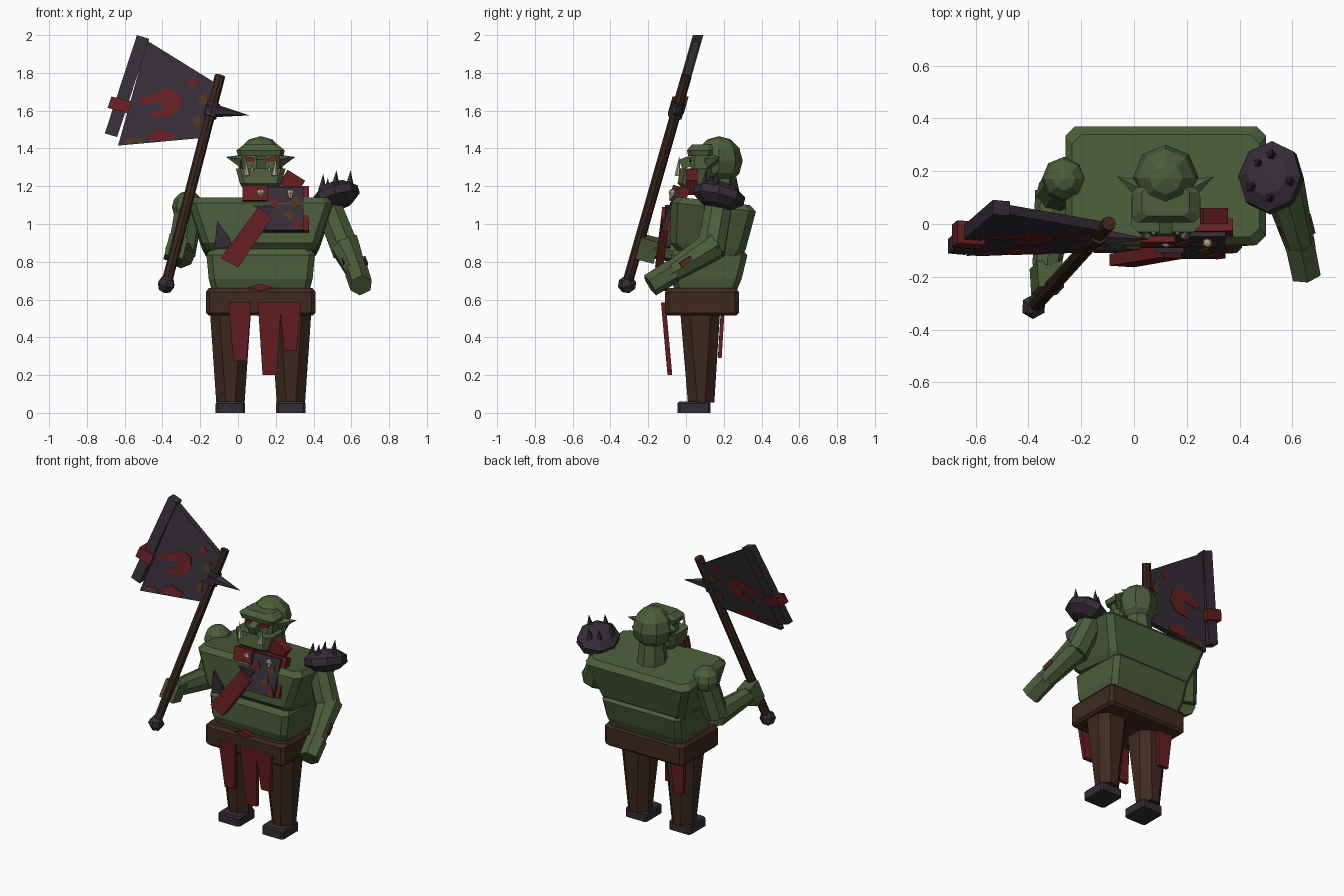
import bpy, bmesh
from math import radians
from mathutils import Vector, Matrix, Euler

cube = bpy.data.objects.get("Cube")
if cube:
    bpy.data.objects.remove(cube, do_unlink=True)


def material(name, r, g, b):
    m = bpy.data.materials.new(name)
    m.use_nodes = True
    m.diffuse_color = (r, g, b, 1)
    m.node_tree.nodes["Principled BSDF"].inputs["Base Color"].default_value = (r, g, b, 1)
    return m


GREEN = material("green skin", 0.074, 0.110, 0.042)
BROWN = material("brown leather", 0.050, 0.023, 0.014)
WOOD = material("dark wood", 0.042, 0.019, 0.011)
RED = material("red cloth", 0.130, 0.013, 0.015)
IRON = material("dark iron", 0.034, 0.026, 0.036)
RUST = material("rust", 0.080, 0.032, 0.015)
BONE = material("bone", 0.45, 0.40, 0.27)
EYE = material("eye red", 0.25, 0.012, 0.012)


def finish(name, bm, mat):
    bmesh.ops.recalc_face_normals(bm, faces=bm.faces)
    mesh = bpy.data.meshes.new(name)
    bm.to_mesh(mesh)
    bm.free()
    mesh.materials.append(mat)
    ob = bpy.data.objects.new(name, mesh)
    bpy.context.collection.objects.link(ob)
    return ob


def loft(name, rings, mat, chamfer=0.03, tilt=0):
    """Stack of chamfered rectangles (z, x0, x1, y0, y1)."""
    bm = bmesh.new()
    loops = []
    for z, x0, x1, y0, y1 in rings:
        c = chamfer
        pts = [(x0 + c, y0), (x1 - c, y0), (x1, y0 + c), (x1, y1 - c),
               (x1 - c, y1), (x0 + c, y1), (x0, y1 - c), (x0, y0 + c)]
        loops.append([bm.verts.new((x, y, z - tilt * max(y, 0))) for x, y in pts])
    for a, b in zip(loops, loops[1:]):
        for i in range(8):
            j = (i + 1) % 8
            bm.faces.new((a[i], a[j], b[j], b[i]))
    bm.faces.new(loops[0])
    bm.faces.new(loops[-1])
    return finish(name, bm, mat)


def tube(name, start, end, r1, r2, mat, sides=8):
    """Tapered prism between two points; zero radius gives a spike."""
    a, b = Vector(start), Vector(end)
    d = b - a
    mtx = Matrix.Translation((a + b) / 2) @ d.to_track_quat("Z", "Y").to_matrix().to_4x4()
    bm = bmesh.new()
    bmesh.ops.create_cone(bm, cap_ends=True, segments=sides, radius1=r1, radius2=r2,
                          depth=d.length, matrix=mtx)
    return finish(name, bm, mat)


def ball(name, centre, size, mat, rot=(0, 0, 0), seg=8, rings=6):
    mtx = Matrix.LocRotScale(Vector(centre), Euler([radians(a) for a in rot]), Vector(size))
    bm = bmesh.new()
    bmesh.ops.create_uvsphere(bm, u_segments=seg, v_segments=rings, radius=1, matrix=mtx)
    return finish(name, bm, mat)


def box(name, centre, size, mat, rot=(0, 0, 0)):
    mtx = Matrix.LocRotScale(Vector(centre), Euler([radians(a) for a in rot]), Vector(size))
    bm = bmesh.new()
    bmesh.ops.create_cube(bm, size=1, matrix=mtx)
    return finish(name, bm, mat)


def sheet(name, pts, depth, thick, mat):
    """Outline in x, z pushed to y = depth(z) and given a thickness."""
    bm = bmesh.new()
    sides = [[bm.verts.new((x, depth(z) + s * thick / 2, z)) for x, z in pts] for s in (-1, 1)]
    for s in sides:
        bm.faces.new(s)
    for i in range(len(pts)):
        j = (i + 1) % len(pts)
        bm.faces.new((sides[0][i], sides[0][j], sides[1][j], sides[1][i]))
    return finish(name, bm, mat)


# Legs and feet
for side, x in (("right", -0.04), ("left", 0.28)):
    loft(side + "_foot", [(0, x - .078, x + .078, -.045, .13), (.05, x - .078, x + .078, -.045, .13),
                          (.06, x - .07, x + .07, -.037, .122)], IRON, .012)
    loft(side + "_leg", [(.055, x - .075, x + .075, .01, .15),
                         (.53, x - .108, x + .108, -.03, .18)], BROWN, .05)

# Belt and torso
loft("belt", [(.515, -.155, .395, -.095, .265), (.53, -.17, .41, -.11, .28),
              (.64, -.17, .41, -.11, .28), (.66, -.155, .395, -.095, .265)], BROWN, .02)
loft("belly", [(.65, -.14, .38, -.06, .27), (.71, -.155, .395, -.08, .295),
               (.835, -.167, .407, -.08, .325), (.875, -.14, .38, -.05, .29)], GREEN, .03)
loft("chest", [(.86, -.17, .41, -.05, .29), (.90, -.19, .43, -.085, .315),
               (1.11, -.26, .50, -.08, .37), (1.14, -.235, .475, -.05, .34)], GREEN, .035, .12)
tube("neck", (.12, .18, 1.06), (.12, .18, 1.27), .10, .075, GREEN)

# Head
ball("skull", (.12, .175, 1.335), (.125, .125, .13), GREEN)
loft("face", [(1.25, .02, .22, .02, .15), (1.40, .02, .22, .03, .15)], GREEN, .02)
loft("jaw", [(1.18, .03, .21, -.01, .12), (1.215, .01, .23, -.045, .13),
             (1.295, -.012, .252, -.03, .13)], GREEN, .025)
loft("brow", [(1.36, 0, .24, .012, .14), (1.39, -.008, .248, .005, .14),
              (1.42, .03, .21, .03, .14)], GREEN, .02)
box("nose", (.12, .0, 1.325), (.05, .06, .055), GREEN, (20, 0, 0))
for side, s in (("right", -1), ("left", 1)):
    box(side + "_eye", (.12 + s * .058, .022, 1.343), (.05, .009, .02), EYE, (0, s * -12, 0))
    tube(side + "_tusk", (.12 + s * .073, -.045, 1.255), (.12 + s * .083, -.035, 1.36), .017, 0, BONE, 6)
    tube(side + "_small_tusk", (.12 + s * .045, -.035, 1.28), (.12 + s * .045, -.04, 1.32), .01, 0, BONE, 5)
    tube(side + "_ear", (.12 + s * .09, .13, 1.33), (.12 + s * .183, .18, 1.355), .04, 0, GREEN, 5)

# Left arm hangs with the hand forward
tube("left_upper_arm", (.46, .18, 1.14), (.575, .13, .85), .075, .08, GREEN)
tube("left_forearm", (.565, .15, .89), (.635, -.10, .73), .082, .055, GREEN)
tube("left_hand", (.627, -.07, .75), (.652, -.19, .675), .064, .062, GREEN, 6)
for i, (x, y, z) in enumerate([(.556, -.03, .80), (.585, -.072, .765)]):
    box("arm_scar_%d" % i, (x, y, z), (.008, .05, .022), RED if i == 0 else RUST, (30, 0, 15))
box("outer_arm_scar", (.675, 0, .80), (.009, .07, .03), RUST, (30, 0, 14))

# Right arm bends forward to hold the shaft
ball("right_shoulder", (-.265, .17, 1.09), (.085, .085, .085), GREEN)
tube("right_upper_arm", (-.255, .17, 1.10), (-.30, .11, .84), .075, .075, GREEN)
tube("right_forearm", (-.30, .12, .84), (-.33, -.16, .87), .075, .055, GREEN)
box("right_hand", (-.33, -.205, .87), (.10, .10, .12), GREEN, (-15, 14, 0))

# Spiked shoulder pad
ball("shoulder_pad", (.52, .175, 1.15), (.13, .145, .072), IRON, (-14, -16, 0), 8, 5)
for i, (x, y, z) in enumerate([(.445, .14, 1.18), (.515, .10, 1.20), (.59, .16, 1.20),
                               (.52, .26, 1.17), (.47, .23, 1.16)]):
    tube("pad_spike_%d" % i, (x, y, z), (x + .006, y + .005, z + .085), .024, 0, IRON, 5)

# Chest plate, straps and charms
box("plate_backing", (.25, -.045, 1.075), (.25, .05, .25), RED, (-20, 0, 0))
box("chest_plate", (.24, -.07, 1.075), (.215, .04, .24), IRON, (-20, 0, 0))
box("left_strap", (.285, .03, 1.22), (.11, .06, .09), RED, (0, 32, 0))
box("collar_cloth", (.09, -.055, 1.16), (.13, .05, .085), RED, (-15, 0, 0))


def plate_front(z):
    return -.093 + (z - 1.075) * .36


for i, (x, z) in enumerate([(.19, 1.12), (.27, 1.05), (.315, 1.0), (.30, 1.12)]):
    sheet("plate_stain_%d" % i, [(x - .03, z), (x, z - .03), (x + .028, z - .008), (x + .01, z + .03)],
          plate_front, .008, (RED, RUST)[i % 2])
for side, x in (("right", .12), ("left", .278)):
    ball(side + "_charm", (x, -.072, 1.165), (.02, .02, .022), BONE, (0, 0, 0), 6, 4)
    tube(side + "_charm_jaw", (x, -.072, 1.155), (x, -.08, 1.135), .013, .009, BONE, 5)
sheet("sash", [(.11, 1.09), (.18, 1.03), (0, .77), (-.092, .82)],
      lambda z: -.12 + (z - .95) * .12, .045, RED)
sheet("side_shard", [(-.11, 1.015), (-.045, .93), (-.03, .88), (-.125, .87)], lambda z: -.092, .02, IRON)
sheet("plate_shard", [(.08, 1.10), (.19, 1.09), (.15, 1.03)], lambda z: -.10, .02, IRON)

# Hanging cloth strips
sheet("cloth_knot", [(.055, .665), (.12, .685), (.185, .665), (.12, .645)], lambda z: -.105, .03, RED)
for name, x0, x1, low in (("right", -.05, .07, .275), ("middle", .105, .23, .2), ("left", .22, .335, .33)):
    sheet(name + "_cloth", [(x0, .585), (x1, .585), (x1 - .025, low), (x0 + .025, low)],
          lambda z: -.12 + (.585 - z) * .09, .025, RED)
sheet("back_cloth", [(-.13, .56), (-.02, .56), (-.04, .29), (-.11, .29)], lambda z: .195 - (.56 - z) * .06, .02, RED)


# Weapon, leaning back as it rises
def lean(z):
    return -.315 + .285 * (z - .67)


def at(x, z):
    return (x, lean(z), z)


tube("shaft", at(-.385, .66), at(-.095, 1.785), .028, .028, WOOD)
ball("pommel", at(-.38, .68), (.05, .05, .048), IRON, (15, 14, 0), 6, 4)
sheet("blade", [(-.48, 1.97), (-.125, 1.75), (-.195, 1.455), (-.635, 1.415)], lean, .036, IRON)
sheet("blade_bar", [(-.535, 2.0), (-.47, 1.98), (-.64, 1.46), (-.705, 1.48)], lean, .055, IRON)
sheet("bar_wrap", [(-.67, 1.675), (-.565, 1.65), (-.58, 1.585), (-.69, 1.615)], lean, .085, RED)
tube("rear_spike", at(-.16, 1.605), at(.06, 1.575), .042, 0, IRON, 6)
tube("spike_band", at(-.152, 1.565), at(-.132, 1.64), .038, .038, IRON)

# Paint and rust on both faces of the blade
stains = [
    (RED, [(-.54, 1.66), (-.46, 1.68), (-.38, 1.72), (-.31, 1.69), (-.30, 1.62), (-.36, 1.57),
           (-.46, 1.56), (-.46, 1.59), (-.40, 1.61), (-.41, 1.65), (-.50, 1.63)]),
    (RED, [(-.27, 1.75), (-.235, 1.78), (-.205, 1.75), (-.24, 1.72)]),
    (RED, [(-.48, 1.47), (-.42, 1.50), (-.33, 1.475), (-.34, 1.45), (-.47, 1.44)]),
    (RUST, [(-.21, 1.67), (-.165, 1.70), (-.16, 1.64), (-.20, 1.63)]),
    (RUST, [(-.59, 1.45), (-.53, 1.46), (-.50, 1.435), (-.60, 1.425)]),
    (RUST, [(-.24, 1.56), (-.20, 1.58), (-.20, 1.51), (-.23, 1.51)]),
]
for i, (mat, pts) in enumerate(stains):
    for side, s in (("front", -1), ("back", 1)):
        sheet("blade_stain_%s_%d" % (side, i), pts, lambda z: lean(z) + s * .018, .008, mat)
